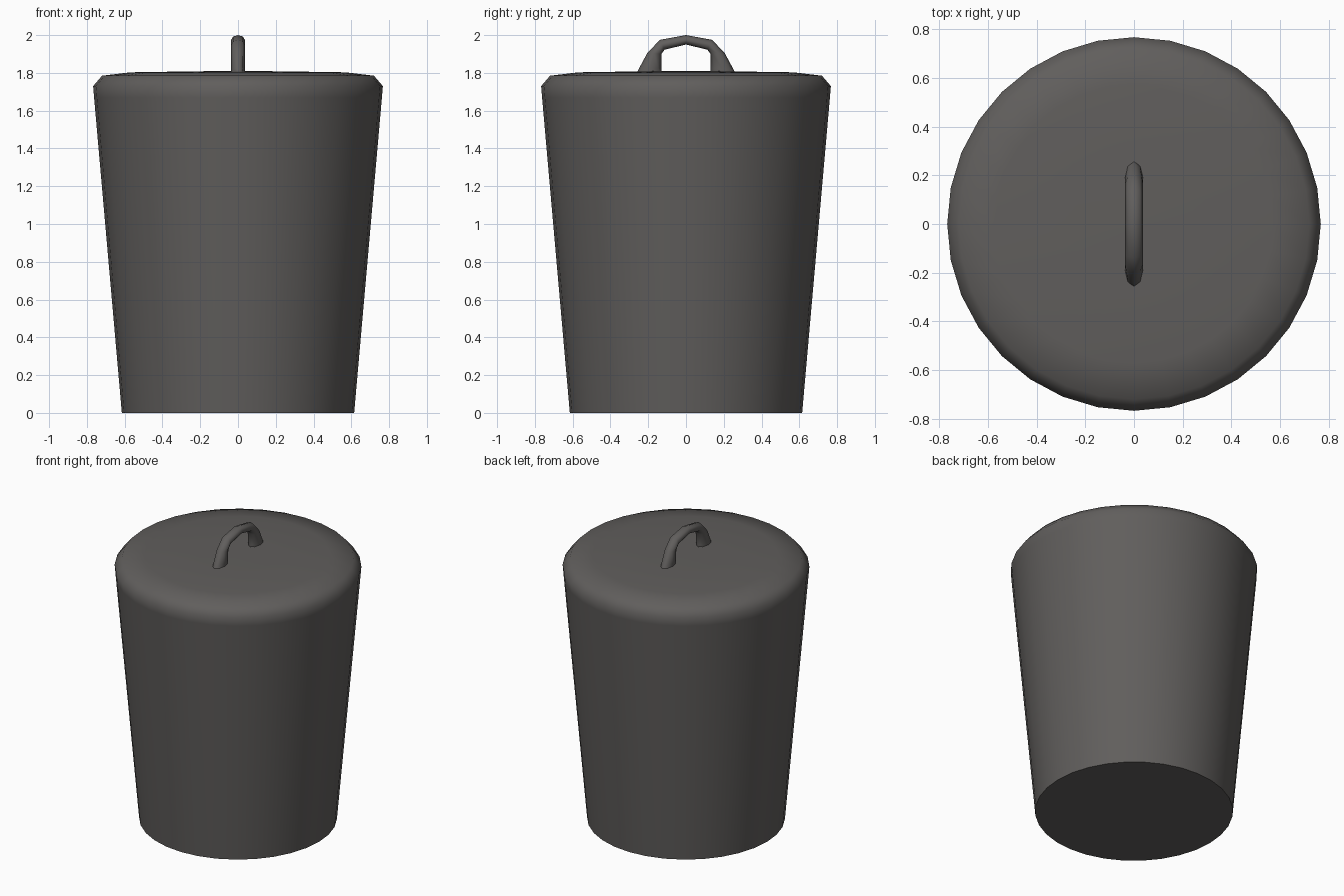
import bpy, bmesh, math
from mathutils import Vector

if "Cube" in bpy.data.objects:
    bpy.data.objects.remove(bpy.data.objects["Cube"])

metal = bpy.data.materials.new("dark_grey")
metal.diffuse_color = (0.118, 0.112, 0.108, 1)
metal.use_nodes = True
metal.node_tree.nodes["Principled BSDF"].inputs["Base Color"].default_value = metal.diffuse_color


def loft(name, rings, angle):
    """Skin a list of closed rings and cap both ends."""
    bm = bmesh.new()
    vr = [[bm.verts.new(p) for p in r] for r in rings]
    n = len(vr[0])
    for a, b in zip(vr, vr[1:]):
        for i in range(n):
            j = (i + 1) % n
            bm.faces.new((a[i], a[j], b[j], b[i]))
    bm.faces.new(vr[0][::-1])
    bm.faces.new(vr[-1])
    bmesh.ops.recalc_face_normals(bm, faces=bm.faces)
    me = bpy.data.meshes.new(name)
    bm.to_mesh(me)
    bm.free()
    me.materials.append(metal)
    ob = bpy.data.objects.new(name, me)
    bpy.context.collection.objects.link(ob)
    bpy.ops.object.select_all(action='DESELECT')
    ob.select_set(True)
    bpy.context.view_layer.objects.active = ob
    bpy.ops.object.shade_smooth_by_angle(angle=math.radians(angle))
    return ob


# tapered bin with rounded lid: (radius, height)
profile = [(0.615, 0), (0.762, 1.67), (0.767, 1.73), (0.72, 1.785),
           (0.57, 1.803), (0.25, 1.808), (0.05, 1.81)]
SIDES = 32
loft("bin_with_lid",
     [[(r * math.cos(2 * math.pi * i / SIDES), r * math.sin(2 * math.pi * i / SIDES), z)
       for i in range(SIDES)] for r, z in profile], 62)

# arched lid handle: outer and inner (y, z) at each station, mirrored in y
half = [((0.265, 1.79), (0.13, 1.79)), ((0.248, 1.825), (0.13, 1.825)),
        ((0.205, 1.905), (0.13, 1.9)),
        ((0.138, 1.975), (0.113, 1.923)), ((0, 2.0), (0, 1.95))]
stations = half + [tuple((-y, z) for y, z in s) for s in half[-2::-1]]
rings = []
for o, i in stations:
    o, i = Vector((0, *o)), Vector((0, *i))
    mid, arm = (o + i) / 2, (o - i) / 2
    rings.append([mid + arm * math.cos(k * math.pi / 4)
                  + Vector((0.036 * math.sin(k * math.pi / 4), 0, 0)) for k in range(8)])
loft("lid_handle", rings, 60)
